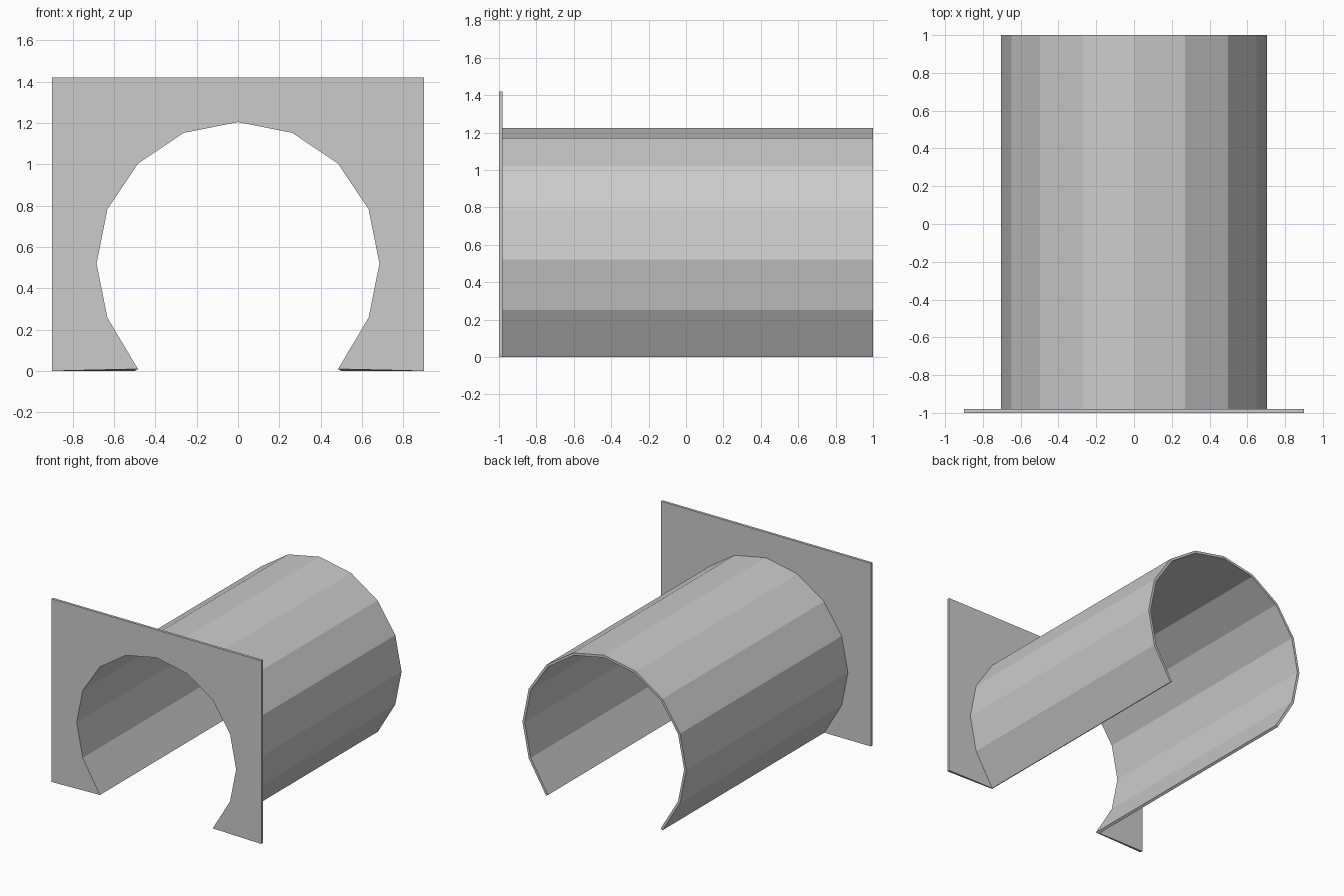
import bpy, bmesh, math

if "Cube" in bpy.data.objects:
    bpy.data.objects.remove(bpy.data.objects["Cube"])

CENTRE_Z = 0.52
FRONT, PLATE_BACK, REAR = -1.0, -0.98, 1.0


def arch(radius, foot_x, foot_z):
    """Part of a 16-sided ring, with its two lowest points set as feet."""
    pts = [(foot_x, foot_z)]
    for i in range(-1, 10):
        a = i * math.pi / 8
        pts.append((radius * math.cos(a), CENTRE_Z + radius * math.sin(a)))
    return pts + [(-foot_x, foot_z)]


bm = bmesh.new()


def row(points, y):
    return [bm.verts.new((x, y, z)) for x, z in points]


def strip(a, b):
    for i in range(len(a) - 1):
        bm.faces.new((a[i], a[i + 1], b[i + 1], b[i]))


inner = arch(0.684, 0.484, 0.01)
outer = arch(0.703, 0.5, 0.0)
corners = [(0.9, 0), (0.9, 1.42), (-0.9, 1.42), (-0.9, 0)]

# Thin tunnel shell: inside, rear rim, outside
rows = [row(inner, FRONT), row(inner, REAR), row(outer, REAR), row(outer, PLATE_BACK)]
for a, b in zip(rows, rows[1:]):
    strip(a, b)

# Entrance plate: front, back and outer edge
front, back = row(corners, FRONT), row(corners, PLATE_BACK)
bm.faces.new(rows[0] + front[::-1])
bm.faces.new(rows[3] + back[::-1])
strip(front, back)

# Undersides of the shell and plate at both feet
for i in (0, -1):
    bm.faces.new([r[i] for r in rows])
    bm.faces.new((rows[0][i], rows[3][i], back[i], front[i]))

bmesh.ops.recalc_face_normals(bm, faces=bm.faces)
mesh = bpy.data.meshes.new("tunnel_with_entrance_plate")
bm.to_mesh(mesh)
bm.free()
bpy.context.collection.objects.link(bpy.data.objects.new("tunnel_with_entrance_plate", mesh))
